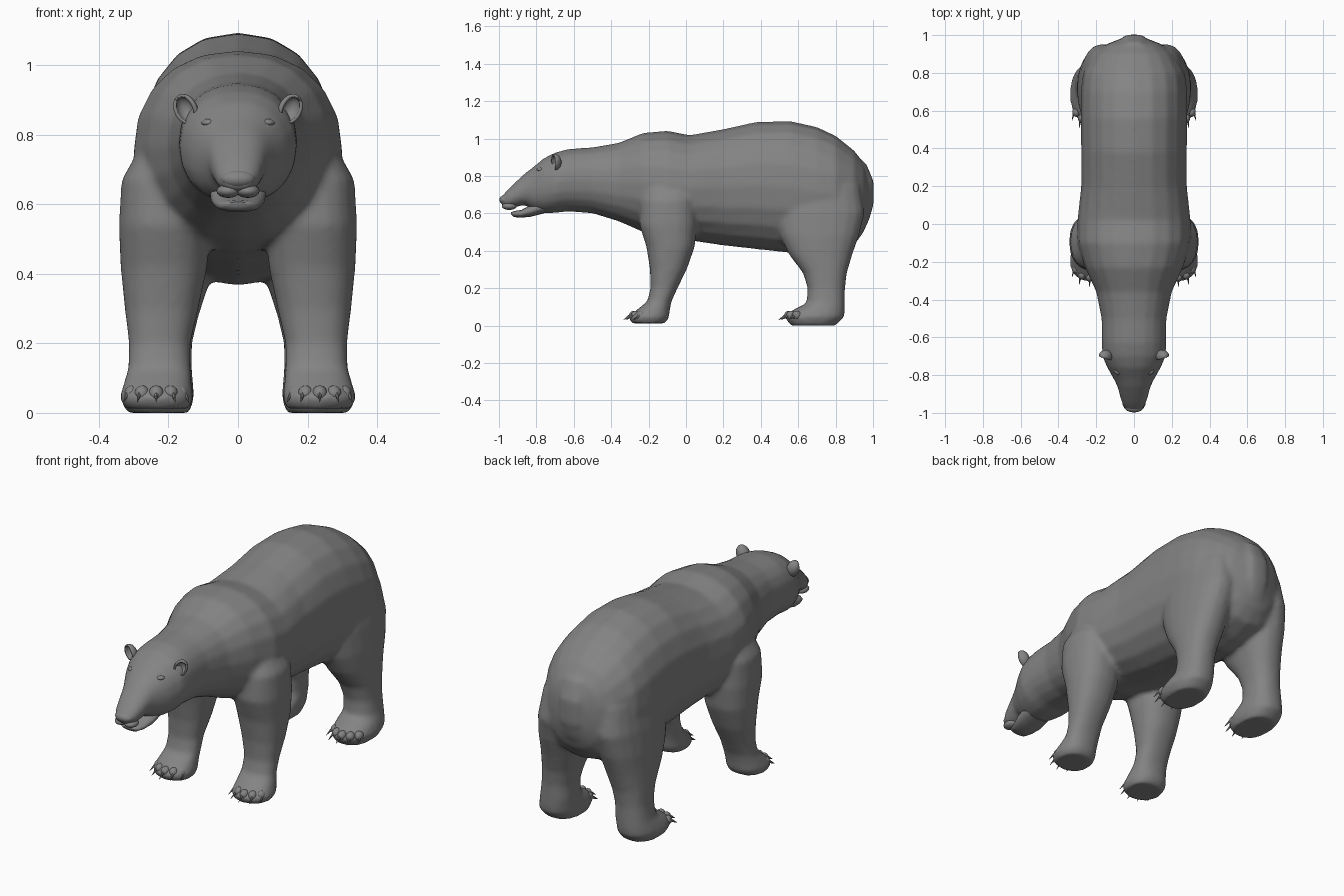
import bpy, bmesh, math
from mathutils import Matrix, Vector

cube = bpy.data.objects.get("Cube")
if cube:
    bpy.data.objects.remove(cube, do_unlink=True)

GREY = (0.23, 0.23, 0.23, 1.0)
fur = bpy.data.materials.new("grey_fur")
fur.use_nodes = True
fur.diffuse_color = GREY
shader = next(n for n in fur.node_tree.nodes if n.type == 'BSDF_PRINCIPLED')
shader.inputs["Base Color"].default_value = GREY


def loft(bm, rows, axis, power=2.2, side=1, segments=20):
    """Skin rounded sections (position, x0, x1, b0, b1) along Y or Z."""
    rings = []
    for pos, x0, x1, b0, b1 in rows:
        ring = []
        for i in range(segments):
            t = math.tau * i / segments
            c, s = math.cos(t), math.sin(t)
            x = (x0 + x1) / 2 + (x1 - x0) / 2 * math.copysign(abs(c) ** (2 / power), c)
            b = (b0 + b1) / 2 + (b1 - b0) / 2 * math.copysign(abs(s) ** (2 / power), s)
            point = (side * x, pos, b) if axis == 'Y' else (side * x, b, pos)
            ring.append(bm.verts.new(point))
        rings.append(ring)
    for low, high in zip(rings, rings[1:]):
        for i in range(segments):
            j = (i + 1) % segments
            bm.faces.new((low[i], low[j], high[j], high[i]))
    bm.faces.new(rings[0])
    bm.faces.new(rings[-1])


def ellipsoid(bm, centre, radii):
    matrix = Matrix.Translation(centre) @ Matrix.Diagonal((*radii, 1))
    bmesh.ops.create_uvsphere(bm, u_segments=16, v_segments=10, radius=1, matrix=matrix)


def finish(bm, name, angle=60):
    bmesh.ops.recalc_face_normals(bm, faces=bm.faces)
    mesh = bpy.data.meshes.new(name)
    bm.to_mesh(mesh)
    bm.free()
    mesh.materials.append(fur)
    obj = bpy.data.objects.new(name, mesh)
    bpy.context.collection.objects.link(obj)
    bpy.ops.object.select_all(action='DESELECT')
    obj.select_set(True)
    bpy.context.view_layer.objects.active = obj
    bpy.ops.object.shade_smooth_by_angle(angle=math.radians(angle))
    return obj


# Head, neck and trunk: y, bottom, top, half width
TRUNK = [
    (-.99, .645, .685, .04), (-.95, .628, .73, .064), (-.9, .636, .778, .078),
    (-.86, .645, .815, .088), (-.82, .615, .845, .108), (-.76, .6, .895, .142),
    (-.7, .602, .925, .168), (-.63, .61, .944, .17), (-.5, .6, .953, .172),
    (-.36, .557, .977, .2), (-.23, .5, 1.03, .26), (-.1, .465, 1.042, .3),
    (.02, .455, 1.018, .3), (.2, .428, 1.05, .28), (.38, .408, 1.09, .28),
    (.56, .388, 1.093, .282), (.7, .365, 1.062, .282), (.8, .385, 1.015, .27),
    (.9, .43, .935, .215), (.95, .5, .87, .15), (.978, .57, .8, .08),
]
# Legs: z, inner x, outer x, front y, back y
FRONT_LEG = [
    (.8, .08, .26, -.2, .03), (.67, .08, .335, -.245, .055), (.54, .08, .343, -.25, .06),
    (.42, .088, .338, -.212, .047), (.3, .113, .326, -.193, .004), (.2, .136, .314, -.19, -.045),
    (.13, .135, .316, -.207, -.077), (.08, .132, .33, -.268, -.087),
    (.045, .128, .341, -.308, -.09), (.012, .138, .325, -.29, -.11),
]
HIND_LEG = [
    (.75, .05, .26, .5, .93), (.6, .04, .288, .47, .955), (.48, .06, .3, .5, .925),
    (.38, .08, .302, .55, .89), (.28, .113, .303, .626, .86), (.2, .132, .304, .65, .85),
    (.12, .132, .315, .645, .85), (.08, .128, .33, .565, .85),
    (.045, .126, .34, .525, .846), (0, .138, .32, .56, .8),
]
TAIL = [
    (.56, -.05, .05, .92, .978), (.65, -.066, .066, .92, 1.003),
    (.77, -.066, .066, .92, 1.003), (.87, -.055, .055, .88, .962),
]

# Fuse the large forms into one smooth skin
bm = bmesh.new()
loft(bm, [(y, -w, w, low, high) for y, low, high, w in TRUNK], 'Y')
loft(bm, TAIL, 'Z', power=3)
for side in (-1, 1):
    loft(bm, FRONT_LEG, 'Z', power=2.3, side=side)
    loft(bm, HIND_LEG, 'Z', power=2.3, side=side)
body = finish(bm, "body")
skin = body.modifiers.new("Fuse", 'REMESH')
skin.mode = 'VOXEL'
skin.voxel_size = 0.012
skin.use_smooth_shade = True
relax = body.modifiers.new("Relax", 'SMOOTH')
relax.factor = 0.5
relax.iterations = 8

# Lower jaw, leaving the mouth slightly open
JAW = [
    (-.935, .594, .606, .028), (-.92, .58, .612, .05), (-.88, .577, .618, .063),
    (-.83, .582, .645, .078), (-.76, .6, .68, .08),
]
bm = bmesh.new()
loft(bm, [(y, -w, w, low, high) for y, low, high, w in JAW], 'Y')
finish(bm, "lower_jaw")

# Nose pad with upper lip folds
bm = bmesh.new()
ellipsoid(bm, (0, -.968, .672), (.05, .03, .026))
for side in (-1, 1):
    ellipsoid(bm, (side * .028, -.945, .638), (.034, .04, .02))
finish(bm, "nose")

for side, label in ((-1, "right"), (1, "left")):
    # Eye and its brow
    bm = bmesh.new()
    ellipsoid(bm, (side * .08, -.792, .82), (.013, .014, .011))
    ellipsoid(bm, (side * .082, -.775, .834), (.024, .024, .012))
    finish(bm, label + "_eye")

    # Cupped ear, open to the front
    bm = bmesh.new()
    bmesh.ops.create_uvsphere(bm, u_segments=20, v_segments=12, radius=1)
    front = [v for v in bm.verts if v.co.y < -.35]
    bmesh.ops.delete(bm, geom=front, context='VERTS')
    place = (Matrix.Translation((side * .15, -.7, .873))
             @ Matrix.Rotation(side * math.radians(25), 4, 'Y')
             @ Matrix.Rotation(side * math.radians(20), 4, 'Z')
             @ Matrix.Diagonal((.034, .034, .046, 1)))
    bmesh.ops.transform(bm, matrix=place, verts=bm.verts)
    ear = finish(bm, label + "_ear")
    rim = ear.modifiers.new("Thickness", 'SOLIDIFY')
    rim.thickness = 0.009

    # Five toes and claws fanned around the front of each paw
    for paw, middle, reach in (("front", -.2, .1), ("hind", .63, .1)):
        claws, toes = bmesh.new(), bmesh.new()
        for k in range(-2, 3):
            a = math.radians(k * 31)
            out = Vector((math.sin(a), -math.cos(a), 0))
            base = Vector((side * .235, middle, .055)) + out * reach * .95
            aim = Vector((out.x * .25, -.9, -.55)).normalized()
            turn = aim.to_track_quat('Z', 'Y').to_matrix().to_4x4()
            place = Matrix.Translation(base + aim * .016) @ turn @ Matrix.Diagonal((.7, 1, 1, 1))
            bmesh.ops.create_cone(claws, cap_ends=True, segments=6, radius1=.012,
                                  radius2=.001, depth=.06, matrix=place)
            ellipsoid(toes, base - out * .016, (.022, .026, .024))
        finish(claws, f"{label}_{paw}_claws", 30)
        finish(toes, f"{label}_{paw}_toes")
